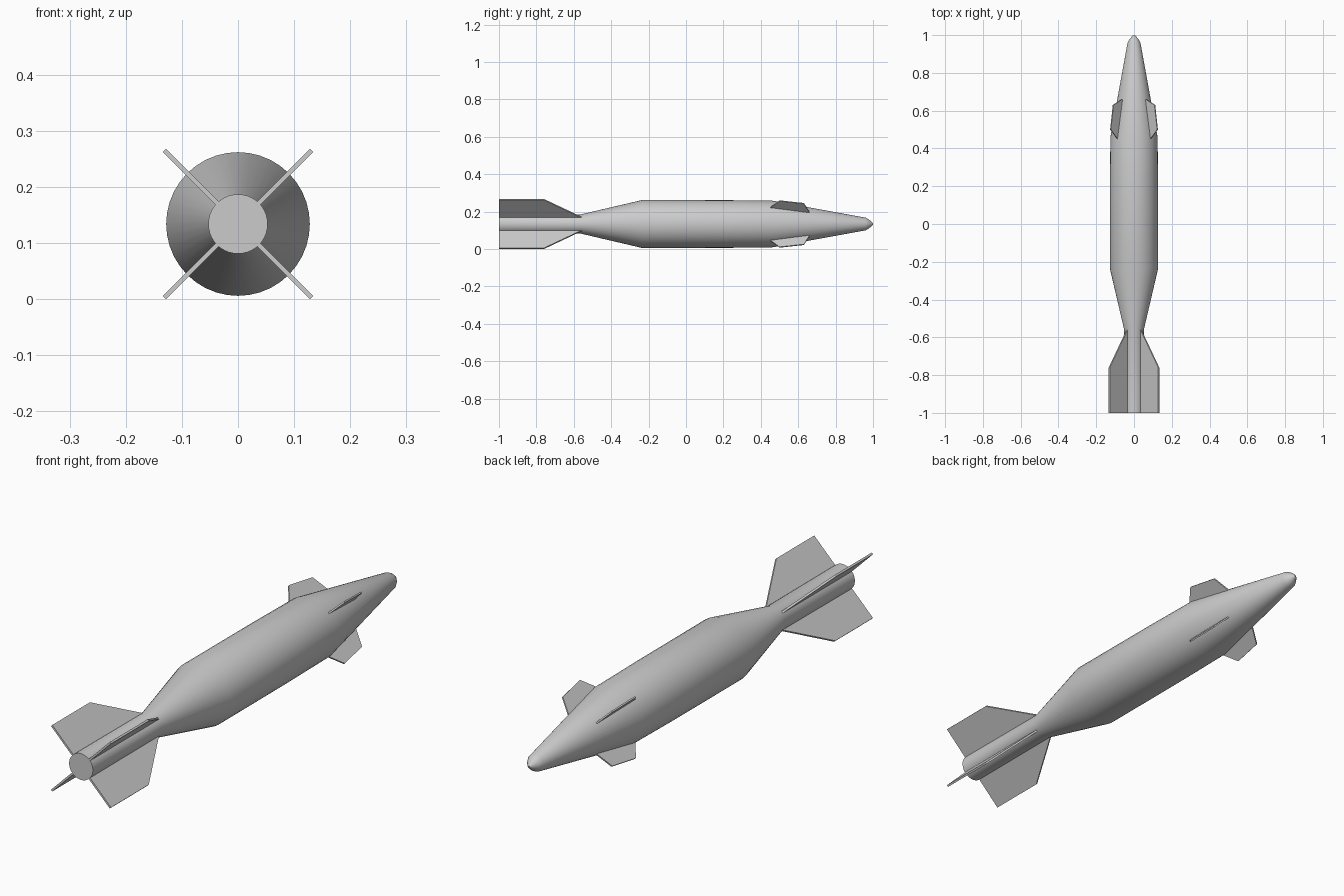
import bpy, bmesh, math
from mathutils import Vector

if "Cube" in bpy.data.objects:
    bpy.data.objects.remove(bpy.data.objects["Cube"])

CZ = 0.134      # height of the long axis
SIDES = 40


def finish(name, bm):
    bmesh.ops.recalc_face_normals(bm, faces=bm.faces)
    me = bpy.data.meshes.new(name)
    bm.to_mesh(me)
    bm.free()
    ob = bpy.data.objects.new(name, me)
    bpy.context.collection.objects.link(ob)
    return ob


def lathe(name, profile):
    """Revolve (y, radius) stations around the long axis, capping both ends."""
    bm = bmesh.new()
    rings = []
    for y, r in profile:
        rings.append([bm.verts.new((r * math.cos(2 * math.pi * i / SIDES), y,
                                    CZ + r * math.sin(2 * math.pi * i / SIDES)))
                      for i in range(SIDES)])
    for a, b in zip(rings, rings[1:]):
        for i in range(SIDES):
            j = (i + 1) % SIDES
            bm.faces.new((a[i], a[j], b[j], b[i]))
    bm.faces.new(rings[0])
    bm.faces.new(rings[-1])
    return finish(name, bm)


def fin(name, outline, thickness, angle):
    """Flat plate from (y, radius) outline, turned about the long axis."""
    radial = Vector((math.cos(angle), 0, math.sin(angle)))
    side = Vector((-math.sin(angle), 0, math.cos(angle))) * thickness / 2
    bm = bmesh.new()
    lo, hi = [[bm.verts.new(Vector((0, y, CZ)) + radial * r + side * s)
               for y, r in outline] for s in (-1, 1)]
    bm.faces.new(lo)
    bm.faces.new(hi)
    for i in range(len(outline)):
        j = (i + 1) % len(outline)
        bm.faces.new((lo[i], lo[j], hi[j], hi[i]))
    return finish(name, bm)


# Body: tail tube, rear taper, cylinder, nose cone, blunt tip
body = lathe("body", [(-1.0, 0.053), (-0.56, 0.052), (-0.235, 0.128), (0.2, 0.1275),
                      (0.46, 0.125), (0.96, 0.034), (0.975, 0.026), (0.992, 0.012), (1.0, 0.003)])
bpy.context.view_layer.objects.active = body
body.select_set(True)
bpy.ops.object.shade_smooth_by_angle(angle=math.radians(35))

# Four tail fins and four small nose fins in an X layout
TAIL = [(-1.0, 0.045), (-1.0, 0.1855), (-0.76, 0.1855), (-0.56, 0.052), (-0.56, 0.045)]
NOSE = [(0.45, 0.10), (0.45, 0.124), (0.50, 0.176), (0.63, 0.156), (0.66, 0.09), (0.66, 0.075)]
for k in range(4):
    a = math.radians(45 + 90 * k)
    fin(f"tail_fin_{k + 1}", TAIL, 0.008, a)
    fin(f"nose_fin_{k + 1}", NOSE, 0.006, a)
